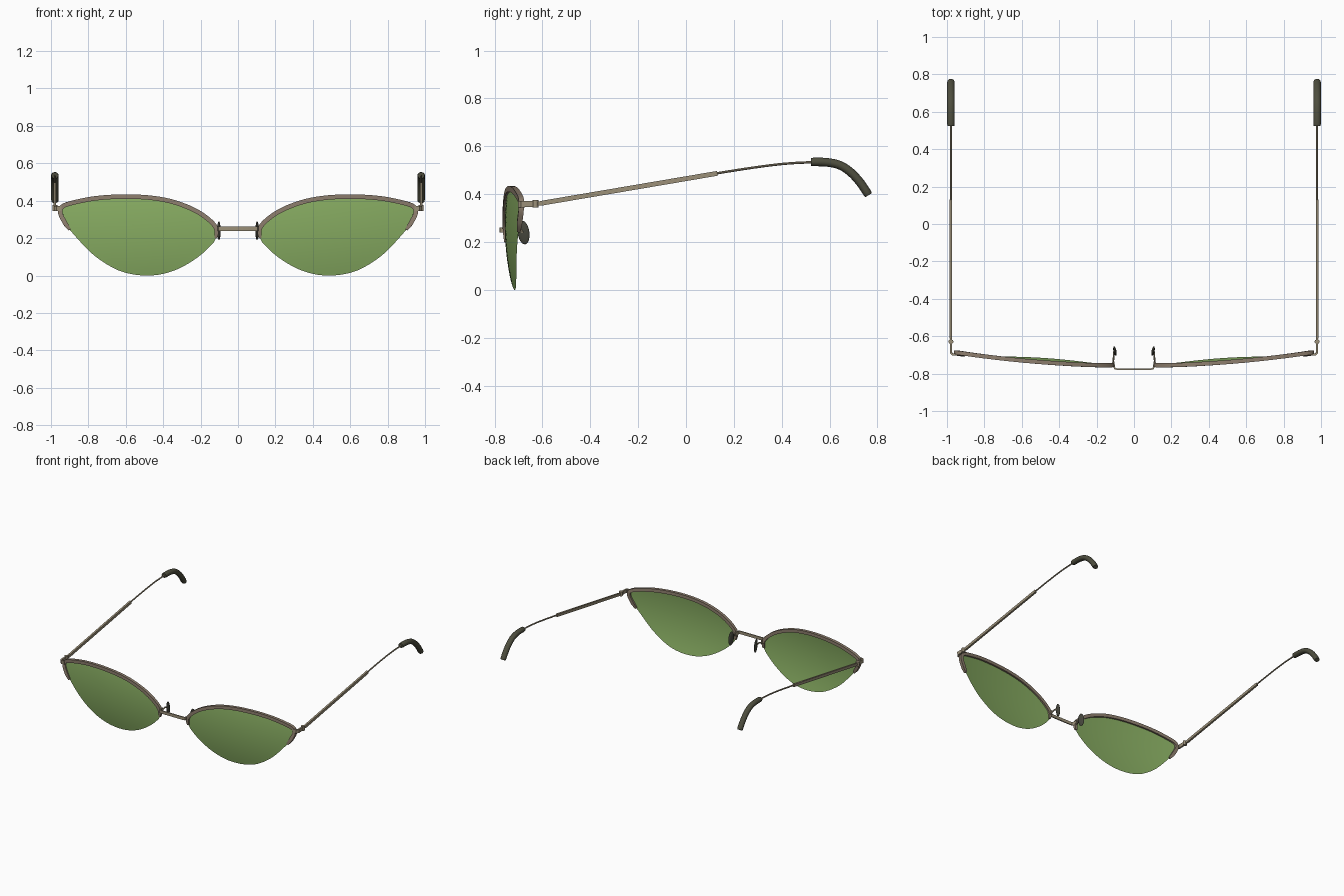
import bpy, bmesh, math
from mathutils import Vector, Matrix

if "Cube" in bpy.data.objects:
    bpy.data.objects.remove(bpy.data.objects["Cube"])


def material(name, col):
    m = bpy.data.materials.new(name)
    m.diffuse_color = col
    m.use_nodes = True
    m.node_tree.nodes["Principled BSDF"].inputs["Base Color"].default_value = m.diffuse_color
    return m


LENS = material("green lens", (0.245, 0.415, 0.122, 1))
METAL = material("bronze metal", (0.33, 0.28, 0.19, 1))
RIM = material("brown rim", (0.27, 0.21, 0.155, 1))
TIP = material("dark olive rubber", (0.075, 0.075, 0.048, 1))
PAD = material("dark pad", (0.06, 0.06, 0.045, 1))


def finish(name, bm, mat, mirror=True, angle=40):
    bmesh.ops.recalc_face_normals(bm, faces=bm.faces)
    me = bpy.data.meshes.new(name)
    bm.to_mesh(me)
    bm.free()
    me.materials.append(mat)
    ob = bpy.data.objects.new(name, me)
    bpy.context.collection.objects.link(ob)
    bpy.ops.object.select_all(action='DESELECT')
    ob.select_set(True)
    bpy.context.view_layer.objects.active = ob
    bpy.ops.object.shade_smooth_by_angle(angle=math.radians(angle))
    if mirror:
        mod = ob.modifiers.new("mirror", 'MIRROR')
        mod.use_mirror_merge = False
    return ob


def spline(pts, steps=6, closed=False):
    """Catmull-Rom curve through the points"""
    pts = [Vector(p) for p in pts]
    n = len(pts)
    get = (lambda i: pts[i % n]) if closed else (lambda i: pts[max(0, min(n - 1, i))])
    out = []
    for i in range(n if closed else n - 1):
        a, b, c, d = (get(i + k) for k in (-1, 0, 1, 2))
        for s in range(steps):
            t = s / steps
            out.append(0.5 * (2 * b + (c - a) * t + (2 * a - 5 * b + 4 * c - d) * t * t
                              + (3 * b - a - 3 * c + d) * t ** 3))
    if not closed:
        out.append(pts[-1])
    return out


def sweep(name, path, side, w, h, n, mat, mirror=True, taper=None):
    """Sweep an n-sided section: half width w along side, half height h across"""
    path = [Vector(p) for p in path]
    side = Vector(side)
    bm = bmesh.new()
    k = 1 / math.cos(math.pi / n)
    rings = []
    for i, p in enumerate(path):
        t = (path[min(i + 1, len(path) - 1)] - path[max(i - 1, 0)]).normalized()
        up = t.cross(side).normalized()
        s = up.cross(t).normalized()
        f = taper(i / (len(path) - 1)) if taper else 1
        ring = []
        for j in range(n):
            a = 2 * math.pi * (j + 0.5) / n
            ring.append(bm.verts.new(p + f * k * (s * w * math.cos(a) + up * h * math.sin(a))))
        rings.append(ring)
    for r, q in zip(rings, rings[1:]):
        for j in range(n):
            bm.faces.new((r[j], r[(j + 1) % n], q[(j + 1) % n], q[j]))
    bm.faces.new(rings[0])
    bm.faces.new(rings[-1])
    return finish(name, bm, mat, mirror)


def depth(x, z):
    """Curved front surface shared by lenses and rims"""
    return -0.757 + 0.135 * (x - 0.25) ** 2 + 0.46 * (z - 0.27) ** 2


def on_front(p):
    return Vector((p[0], depth(p[0], p[1]), p[1]))


# Lens: thin domed half-moon sheet
upper = [(0.118, 0.20), (0.118, 0.255), (0.17, 0.31), (0.25, 0.358), (0.36, 0.397), (0.48, 0.417),
         (0.62, 0.422), (0.76, 0.413), (0.88, 0.39), (0.94, 0.368), (0.95, 0.335), (0.927, 0.285), (0.90, 0.245)]
lower = [(0.80, 0.135), (0.72, 0.072), (0.64, 0.028), (0.56, 0.006), (0.48, 0.0),
         (0.40, 0.009), (0.31, 0.04), (0.22, 0.094), (0.15, 0.155)]
outline = spline(upper + lower, 4, True)
bm = bmesh.new()
centre = Vector((0.53, 0.26))
rings = [[bm.verts.new(on_front(centre.lerp(p, k / 8))) for p in outline] for k in range(1, 9)]
mid = bm.verts.new(on_front(centre))
n = len(outline)
for j in range(n):
    bm.faces.new((mid, rings[0][j], rings[0][(j + 1) % n]))
    for r, q in zip(rings, rings[1:]):
        bm.faces.new((r[j], q[j], q[(j + 1) % n], r[(j + 1) % n]))
finish("lens", bm, LENS)

# Half rim over the top of each lens
rim_path = [on_front(p) for p in spline(upper, 6)]
sweep("upper_rim", rim_path, (0, 1, 0), 0.011, 0.012, 4, RIM,
      taper=lambda t: min(1, 0.6 + 6 * min(t, 1 - t)))

# Bridge: flat strip bent forward
bridge = [(-0.108, -0.735, 0.25), (-0.106, -0.765, 0.25), (-0.102, -0.773, 0.25), (-0.092, -0.776, 0.25)]
bridge += [(-x, y, z) for x, y, z in reversed(bridge)]
sweep("bridge", bridge, (0, 0, 1), 0.011, 0.004, 4, METAL, mirror=False)

# Nose pads on bent wire arms
sweep("nose_pad_arm", spline([(0.112, -0.745, 0.235), (0.109, -0.715, 0.25), (0.108, -0.695, 0.25),
                              (0.106, -0.680, 0.24)], 4), (0, 0, 1), 0.005, 0.004, 6, METAL)
bm = bmesh.new()
bmesh.ops.create_uvsphere(bm, u_segments=20, v_segments=12, radius=1,
                          matrix=Matrix.Translation((0.102, -0.679, 0.24))
                          @ Matrix.Rotation(math.radians(8), 4, 'X')
                          @ Matrix.Rotation(math.radians(-12), 4, 'Z')
                          @ Matrix.Diagonal((0.008, 0.025, 0.05, 1)))
finish("nose_pad", bm, PAD)

# End piece and hinge
sweep("end_piece", [(0.945, -0.697, 0.358), (0.970, -0.697, 0.358), (0.979, -0.688, 0.358), (0.979, -0.632, 0.36)],
      (0, 0, 1), 0.013, 0.006, 4, METAL)
sweep("hinge_pin", [(0.979, -0.629, 0.344), (0.979, -0.629, 0.376)], (1, 0, 0), 0.013, 0.012, 12, METAL)

# Temple: flat bar, then a thin wire
sweep("temple_bar", [(0.979, -0.63, 0.358), (0.979, -0.60, 0.363), (0.979, 0.13, 0.487)],
      (1, 0, 0), 0.007, 0.010, 4, METAL, taper=lambda t: 0.6 if t == 0 else 1)
sweep("temple_wire", spline([(0.979, 0.12, 0.486), (0.979, 0.28, 0.511), (0.979, 0.42, 0.528),
                             (0.979, 0.56, 0.535)], 4), (1, 0, 0), 0.005, 0.005, 8, METAL)

# Curved rubber ear tip with rounded ends
tip = spline([(0.979, 0.523, 0.535), (0.979, 0.59, 0.533), (0.979, 0.645, 0.520), (0.979, 0.69, 0.490),
              (0.979, 0.73, 0.446), (0.979, 0.763, 0.396)], 6)
sweep("ear_tip", tip, (1, 0, 0), 0.020, 0.018, 16, TIP,
      taper=lambda t: min(1, 0.9 + 2 * t) if t < 0.95 else 1 - 3 * (t - 0.95))
